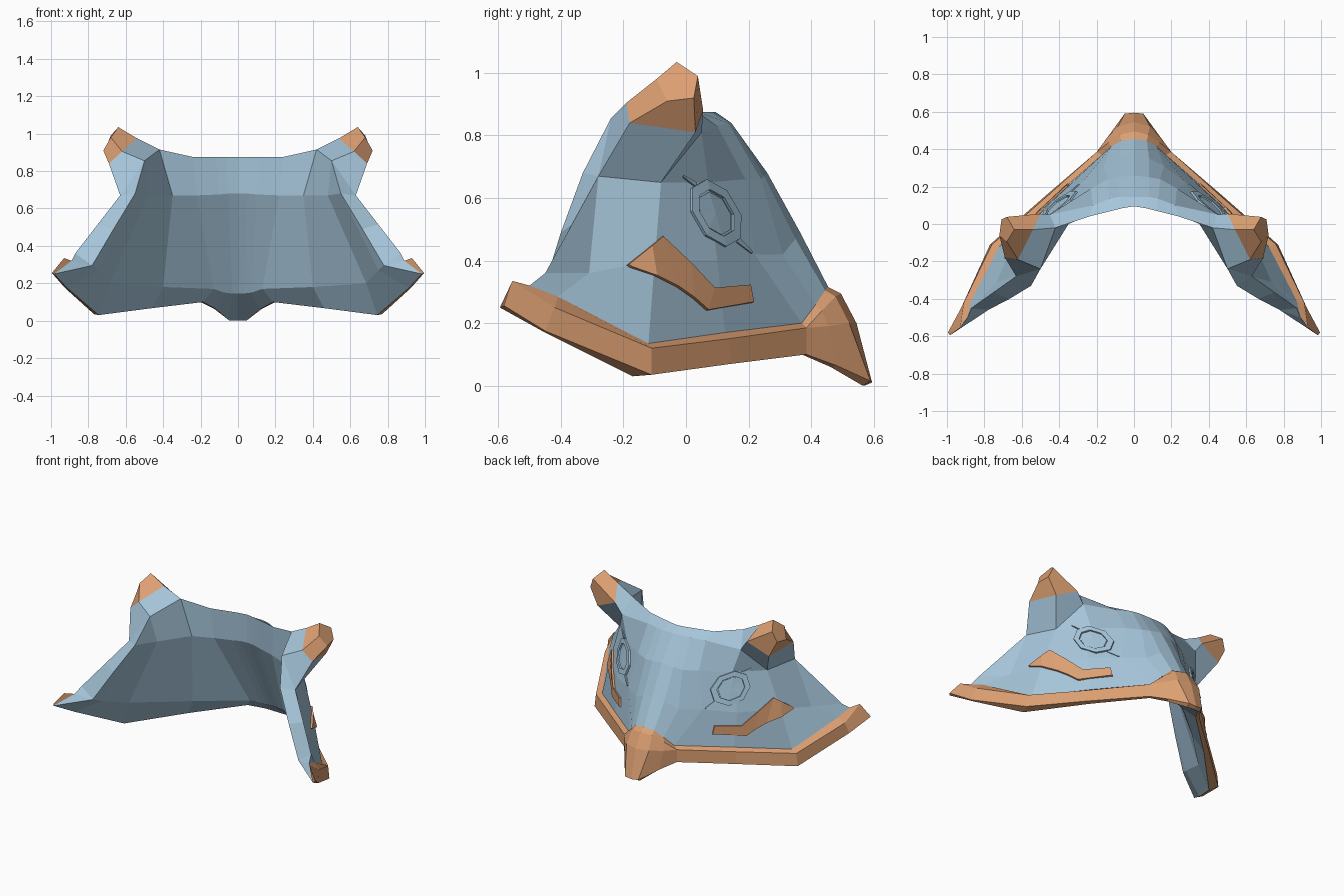
import bpy
import bmesh
import math
from mathutils import Vector
from mathutils.bvhtree import BVHTree

cube = bpy.data.objects.get("Cube")
if cube:
    bpy.data.objects.remove(cube, do_unlink=True)


def make_material(name, colour):
    material = bpy.data.materials.new(name)
    material.use_nodes = True
    material.diffuse_color = (*colour, 1)
    shader = material.node_tree.nodes["Principled BSDF"]
    shader.inputs["Base Color"].default_value = (*colour, 1)
    return material


pale_blue = make_material("pale_blue", (.38, .56, .7))
warm_orange = make_material("warm_orange", (.72, .35, .17))
BLUE, ORANGE = 0, 1


def add_face(bm, points, colour=BLUE):
    face = bm.faces.new([bm.verts.new(point) for point in points])
    face.material_index = colour


def loft(bm, first, second, colour=BLUE, closed=False):
    """Join two rows of points with a strip of faces."""
    count = min(len(first), len(second))
    for i in range(count if closed else count - 1):
        j = (i + 1) % count
        add_face(bm, (first[i], first[j], second[j], second[i]), colour)


def mirror_and_weld(bm):
    """Add the other half across x = 0 and close the seam."""
    copy = bmesh.ops.duplicate(bm, geom=bm.verts[:] + bm.edges[:] + bm.faces[:])
    for item in copy["geom"]:
        if isinstance(item, bmesh.types.BMVert):
            item.co.x *= -1
    bmesh.ops.remove_doubles(bm, verts=bm.verts[:], dist=.0005)
    bmesh.ops.recalc_face_normals(bm, faces=bm.faces[:])


def finish(bm, name, materials):
    mesh = bpy.data.meshes.new(name)
    bm.to_mesh(mesh)
    bm.free()
    for material in materials:
        mesh.materials.append(material)
    part = bpy.data.objects.new(name, mesh)
    bpy.context.collection.objects.link(part)
    return part


# Outer rows of the left half, each running from the centre to the cheek tip
trim_bottom = [(0, .595, .01), (.05, .59, .015), (.13, .48, .065), (.2, .385, .1),
               (.48, .145, .07), (.77, -.11, .035), (.925, -.45, .175), (.995, -.58, .255)]
trim_top = [(0, .545, .2), (.085, .522, .2), (.148, .455, .19), (.2, .385, .185),
            (.48, .135, .15), (.76, -.11, .12), (.91, -.42, .25), (.93, -.555, .335)]
nose_ridge = [(0, .495, .295), (.075, .478, .285), (.137, .435, .24), trim_top[3]]
ledge = [(0, .455, .315), (.07, .445, .305), (.12, .415, .26), (.17, .37, .2),
         (.45, .125, .17), (.72, -.12, .135), (.87, -.41, .285), (.89, -.5, .32)]
cheek = [(0, .365, .49), (.08, .35, .47), (.16, .31, .42), (.28, .22, .42),
         (.46, .1, .4), (.645, -.1, .4), (.735, -.31, .36), (.87, -.45, .36)]
brow = [(0, .26, .68), (.08, .25, .67), (.14, .24, .66), (.23, .19, .66),
        (.4, .07, .65), (.56, -.08, .65), (.63, -.28, .67), (.75, -.365, .515)]
crown = [(0, .145, .84), (.08, .145, .84), (.13, .135, .84), (.22, .1, .83), (.45, .05, .81)]
rim = [(0, .095, .875), (.06, .085, .875), (.12, .07, .875), (.24, .04, .875), (.42, -.02, .915)]

# Inner rows of the hollow side
inner_bottom = [(0, .57, 0), (.045, .565, 0), (.115, .462, .06), (.185, .37, .1),
                (.46, .12, .067), (.745, -.17, .03), (.913, -.46, .175), (.983, -.595, .25)]
inner_low = [(0, .37, .145), (.03, .365, .145), (.07, .35, .15), (.13, .31, .17),
             (.4, .08, .18), (.685, -.2, .2), (.75, -.4, .27), (.78, -.46, .295)]
inner_mid = [(0, .1, .68), (.05, .095, .68), (.1, .085, .675), (.22, .055, .67),
             (.35, 0, .67), (.48, -.19, .67), (.55, -.33, .68), (.665, -.4, .49)]
ear_back = (.5, -.24, .855)

# Ear rings from the head to the tip
ear_base = [brow[6], brow[5], crown[4], rim[4], ear_back]
ear_middle = [(.69, -.18, .84), (.65, .03, .81), (.5, .055, .88), (.54, -.03, .975), (.62, -.19, .905)]
ear_tip = [(.72, -.06, .91), (.708, .025, .92), (.68, .038, .99), (.64, -.03, 1.035), (.68, -.095, .98)]

# Mask shell: trim and nose, face, hollow side
shell = bmesh.new()
loft(shell, inner_bottom, trim_bottom, ORANGE)
loft(shell, trim_bottom, trim_top, ORANGE)
loft(shell, trim_top, nose_ridge, ORANGE)
loft(shell, nose_ridge, ledge, ORANGE)
loft(shell, trim_top[3:], ledge[3:], ORANGE)
for lower, upper in ((ledge, cheek), (cheek, brow), (brow, crown), (crown, rim),
                     (inner_bottom, inner_low), (inner_low, inner_mid),
                     (inner_mid, rim + [ear_back])):
    loft(shell, lower, upper)

# Gaps beside the ear
add_face(shell, (brow[4], brow[5], crown[4]))
add_face(shell, (brow[6], ear_back, inner_mid[6]))
add_face(shell, (ear_back, inner_mid[5], inner_mid[6]))

# Thick rear edge and cheek tip
add_face(shell, (brow[6], inner_mid[6], inner_mid[7], brow[7]))
add_face(shell, (brow[7], inner_mid[7], inner_low[7], cheek[7]))
add_face(shell, (cheek[7], inner_low[7], ledge[7]))
add_face(shell, (ledge[7], inner_low[7], inner_bottom[7]))
add_face(shell, (ledge[7], trim_top[7], trim_bottom[7], inner_bottom[7]), ORANGE)

# Ears
loft(shell, ear_base, ear_middle, BLUE, closed=True)
loft(shell, ear_middle, ear_tip, ORANGE, closed=True)
add_face(shell, ear_tip, ORANGE)
mirror_and_weld(shell)
surface = BVHTree.FromBMesh(shell)
finish(shell, "mask_shell", (pale_blue, warm_orange))

OUTWARD = Vector((.75, .6, .25)).normalized()


def on_face(row, depth):
    """Drop side-on points onto the shell, then shift them outward."""
    result = []
    for y, z in row:
        hit = surface.ray_cast(Vector((2, y, z)), Vector((-1, 0, 0)))[0]
        result.append(hit + OUTWARD * depth)
    return result


def raised_band(name, first, second, depth, material, closed=False):
    """A thin raised strip between two lines, on both sides of the face."""
    bm = bmesh.new()
    top = [on_face(row, depth) for row in (first, second)]
    base = [on_face(row, -.01) for row in (first, second)]
    loft(bm, top[0], top[1], closed=closed)
    loft(bm, base[0], base[1], closed=closed)
    for high, low in zip(top, base):
        loft(bm, high, low, closed=closed)
    if not closed:
        for end in (0, -1):
            add_face(bm, (top[0][end], top[1][end], base[1][end], base[0][end]))
    mirror_and_weld(bm)
    return finish(bm, name, (material,))


def eye_outline(size):
    """Tilted eight-sided outline around the eye centre."""
    along, across = Vector((.5, -.86)), Vector((.86, .5))
    centre = Vector((.092, .55))
    points = []
    for i in range(8):
        angle = math.tau * (i + .5) / 8
        points.append(centre + along * (.118 * size * math.cos(angle))
                      + across * (.07 * size * math.sin(angle)))
    return points


# Cheek stripes, split where the face bends so that they hug it
raised_band("cheek_stripes",
            [(-.19, .385), (-.115, .445), (-.08, .475), (.01, .39), (.085, .31), (.2, .32)],
            [(-.18, .378), (-.1, .35), (-.03, .315), (.02, .28), (.065, .24), (.21, .265)],
            .013, warm_orange)

# Eyes: rim, lens and pointed corners
raised_band("eye_rims", eye_outline(1), eye_outline(.7), .011, pale_blue, closed=True)
raised_band("eye_lenses", eye_outline(.64), eye_outline(0), .004, pale_blue, closed=True)
raised_band("eye_upper_corners", [(-.01, .672), (.032, .648)], [(-.012, .667), (.028, .636)],
            .006, pale_blue)
raised_band("eye_lower_corners", [(.168, .472), (.21, .428)], [(.16, .458), (.208, .422)],
            .006, pale_blue)
